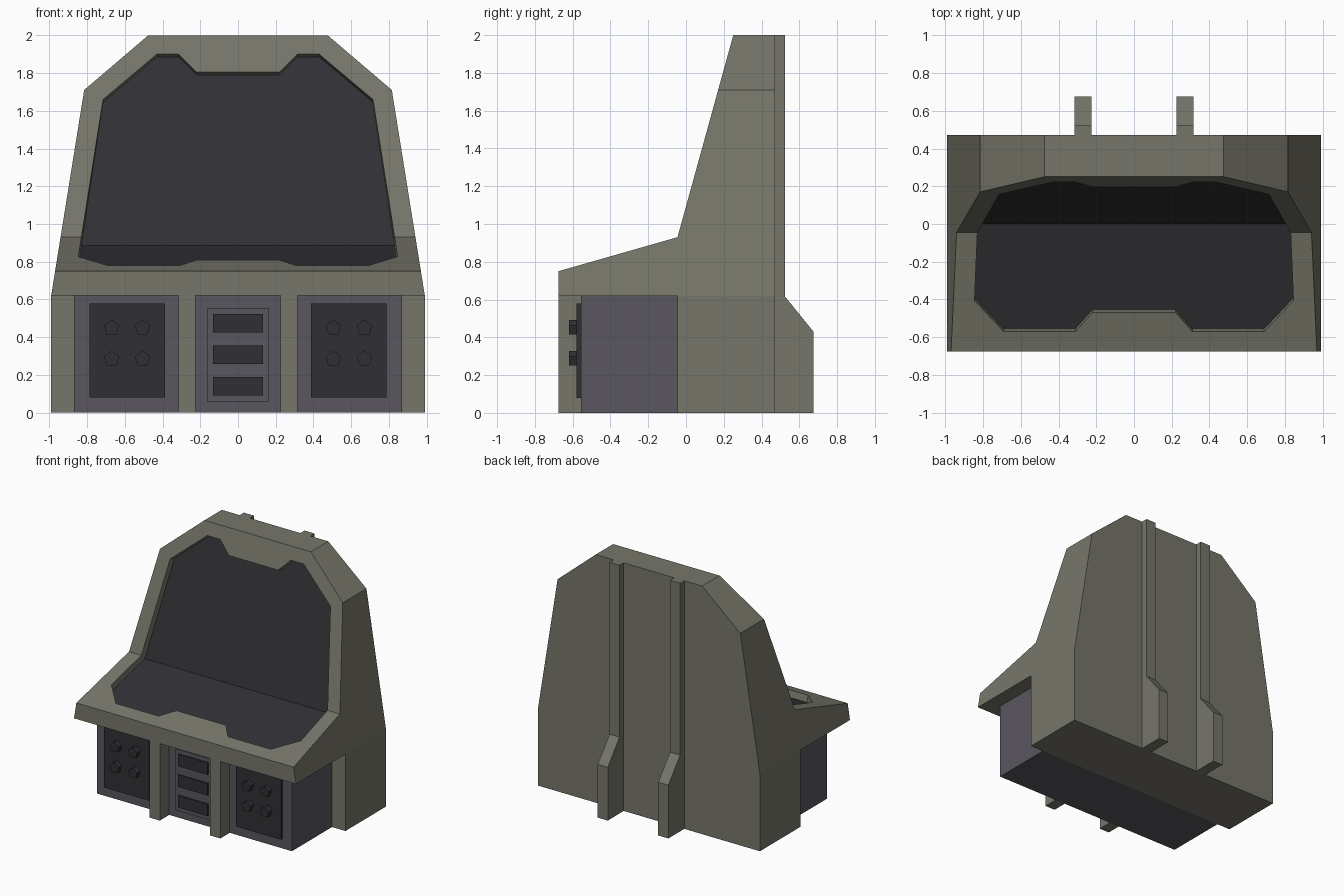
import bpy, bmesh, math
from mathutils import Vector, Matrix

if "Cube" in bpy.data.objects:
    bpy.data.objects.remove(bpy.data.objects["Cube"])


def material(name, rgb):
    m = bpy.data.materials.new(name)
    m.diffuse_color = (*rgb, 1)
    m.use_nodes = True
    m.node_tree.nodes["Principled BSDF"].inputs["Base Color"].default_value = m.diffuse_color
    return m


OLIVE = material("olive", (0.185, 0.182, 0.145))
PURPLE = material("slate", (0.10, 0.095, 0.112))
DARK = material("dark", (0.03, 0.03, 0.036))


def finish(bm, name, *mats):
    bmesh.ops.recalc_face_normals(bm, faces=bm.faces)
    mesh = bpy.data.meshes.new(name)
    bm.to_mesh(mesh)
    bm.free()
    ob = bpy.data.objects.new(name, mesh)
    bpy.context.collection.objects.link(ob)
    for m in mats:
        mesh.materials.append(m)
    return ob


def prism(name, pts, vec, *mats):
    bm = bmesh.new()
    f = bm.faces.new([bm.verts.new(p) for p in pts])
    ext = bmesh.ops.extrude_face_region(bm, geom=[f])["geom"]
    bmesh.ops.translate(bm, vec=vec, verts=[v for v in ext if isinstance(v, bmesh.types.BMVert)])
    return finish(bm, name, *mats)


def side_prism(name, yz, x0, x1, *mats):
    return prism(name, [(x0, y, z) for y, z in yz], (x1 - x0, 0, 0), *mats)


def box(name, x0, x1, y0, y1, z0, z1, mat):
    return side_prism(name, [(y0, z0), (y1, z0), (y1, z1), (y0, z1)], x0, x1, mat)


def boolean(ob, cutter, op):
    mod = ob.modifiers.new(op.lower(), 'BOOLEAN')
    mod.operation, mod.object, mod.solver = op, cutter, 'EXACT'
    bpy.context.view_layer.objects.active = ob
    bpy.ops.object.modifier_apply(modifier=mod.name)
    bpy.data.objects.remove(cutter)


# Shell: side profile limited by the tapered front outline
shell = side_prism("console_shell", [
    (-0.675, 0.62), (-0.675, 0.75), (-0.045, 0.93), (0.278, 2.1), (0.472, 2.1),
    (0.472, -0.1), (-0.045, -0.1), (-0.045, 0.62)], -1.2, 1.2, OLIVE, DARK)
half = [(0.99, 0), (0.99, 0.62), (0.815, 1.71), (0.475, 2.0)]
outline = half + [(-x, z) for x, z in reversed(half)]
boolean(shell, prism("outline_cutter", [(x, -1, z) for x, z in outline], (0, 2, 0), OLIVE, DARK),
        'INTERSECT')

# Folded display recess: outline lies on the desk and the upright plane
fold = Vector((0, -0.045, 0.93))
desk_dir = Vector((0, -0.63, -0.18))
wall_dir = Vector((0, 0.295, 1.07))
n_desk = Vector((0, -0.18, 0.63)).normalized()
n_wall = Vector((0, -1.07, 0.295)).normalized()
n_fold = (n_desk + n_wall) / (1 + n_desk.dot(n_wall))
FOLD_X = 0.83
wall = [(0.715, 1.66), (0.43, 1.9), (0.315, 1.9), (0.22, 1.805)]
desk = [(0.845, 0.827), (0.69, 0.78), (0.31, 0.78), (0.22, 0.809)]

bm = bmesh.new()
layers = []
for d in (-0.055, 0.05):
    fr, fl = (bm.verts.new(fold + n_fold * d + Vector((s * FOLD_X, 0, 0))) for s in (1, -1))
    faces = []
    rims = []
    for pts, direction, n in ((wall, wall_dir, n_wall), (desk, desk_dir, n_desk)):
        pts = pts + [(-x, z) for x, z in reversed(pts)]
        vs = []
        for x, z in pts:
            p = fold + direction * ((z - fold.z) / direction.z) + n * d
            vs.append(bm.verts.new((x, p.y, p.z)))
        faces.append(bm.faces.new([fr] + vs + [fl]))
        rims.append(vs)
    layers.append([fr] + rims[0] + [fl] + rims[1][::-1])
    for f in faces:
        f.material_index = 1 if d < 0 else 0
a, b = layers
for i in range(len(a)):
    j = (i + 1) % len(a)
    bm.faces.new((a[i], a[j], b[j], b[i]))
boolean(shell, finish(bm, "display_cutter", OLIVE, DARK), 'DIFFERENCE')

# Base cabinet
box("base_cabinet", -0.87, 0.87, -0.555, -0.045, 0, 0.62, PURPLE)

# Front posts, back ribs, knob panels and knobs on both sides
for side, s in (("left", -1), ("right", 1)):
    x0, x1 = sorted((s * 0.225, s * 0.315))
    box(side + "_front_post", x0, x1, -0.675, -0.555, 0, 0.62, OLIVE)
    side_prism(side + "_back_rib", [(0.472, 0), (0.675, 0), (0.675, 0.43), (0.525, 0.615),
                                    (0.525, 2), (0.472, 2)], x0, x1, OLIVE)
    cx = s * 0.5925 + (0.01 if s < 0 else 0) - 0.005
    box(side + "_knob_panel", cx - 0.2, cx + 0.2, -0.58, -0.555, 0.08, 0.58, DARK)
    for i in range(4):
        bm = bmesh.new()
        bmesh.ops.create_cone(bm, cap_ends=True, segments=5, radius1=0.043, radius2=0.043, depth=0.04,
                              matrix=Matrix.Translation((cx + (i % 2 - 0.5) * 0.165, -0.6,
                                                         0.285 + (i // 2) * 0.165))
                              @ Matrix.Rotation(math.radians(90), 4, 'X'))
        finish(bm, f"{side}_knob_{i + 1}", DARK)

# Centre vent plate with three slots
box("vent_plate", -0.163, 0.163, -0.565, -0.555, 0.06, 0.555, PURPLE)
for i in range(3):
    z = 0.092 + i * 0.1665
    box(f"vent_slot_{i + 1}", -0.132, 0.132, -0.575, -0.565, z, z + 0.097, DARK)
